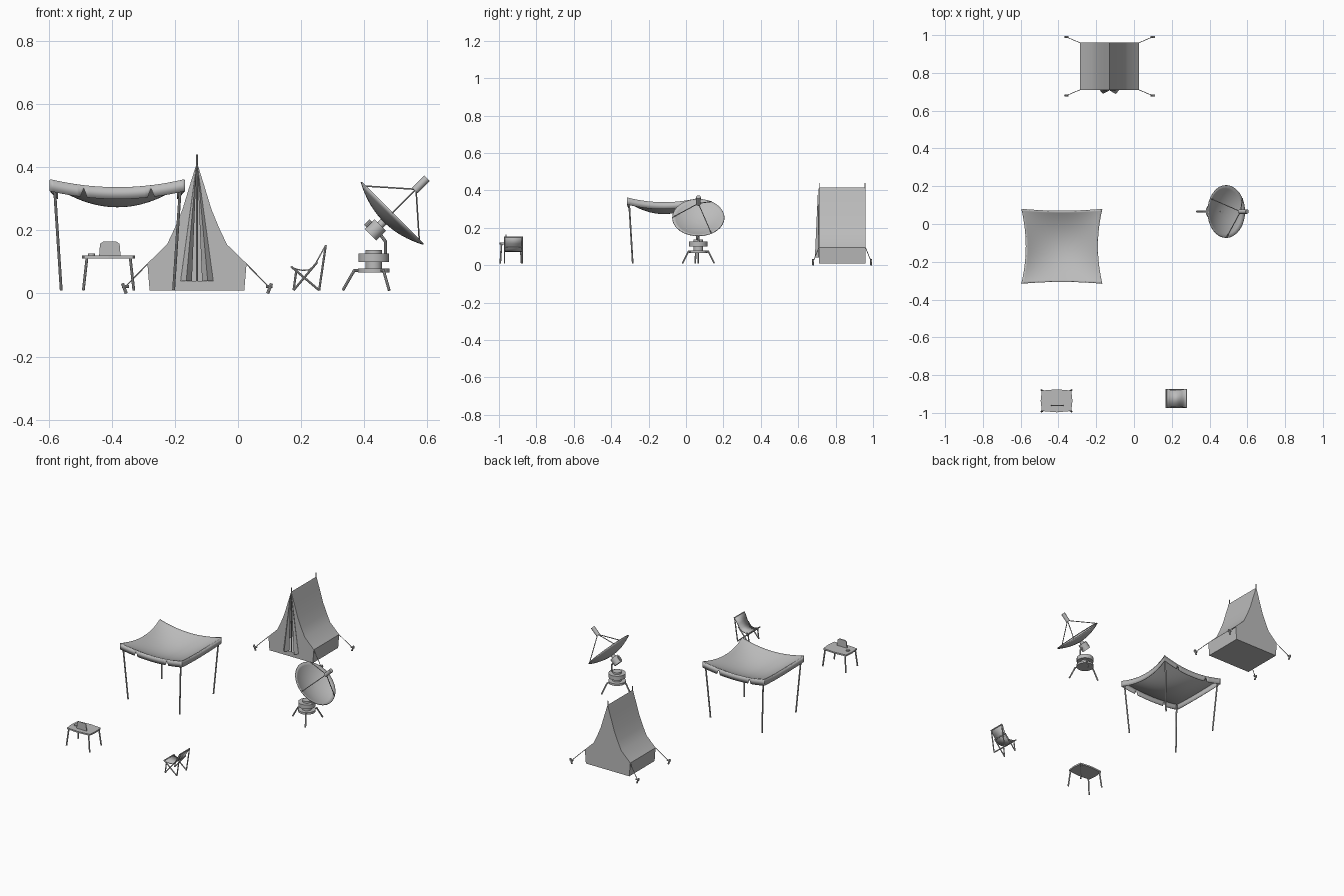
import bpy, bmesh, math
from mathutils import Vector, Matrix

if "Cube" in bpy.data.objects:
    bpy.data.objects.remove(bpy.data.objects["Cube"], do_unlink=True)

grey = bpy.data.materials.new("plain_grey")
grey.use_nodes = True
COLOUR = (0.5, 0.5, 0.5, 1)
grey.diffuse_color = COLOUR
grey.node_tree.nodes["Principled BSDF"].inputs["Base Color"].default_value = COLOUR


def finish(name, bm, thick=0, matrix=None, smooth=True):
    bmesh.ops.recalc_face_normals(bm, faces=bm.faces)
    if matrix:
        bm.transform(matrix)
    me = bpy.data.meshes.new(name)
    bm.to_mesh(me)
    bm.free()
    me.materials.append(grey)
    ob = bpy.data.objects.new(name, me)
    bpy.context.collection.objects.link(ob)
    if thick:
        mod = ob.modifiers.new("thickness", "SOLIDIFY")
        mod.thickness = thick
        mod.offset = 0
    if smooth:
        bpy.ops.object.select_all(action="DESELECT")
        ob.select_set(True)
        bpy.context.view_layer.objects.active = ob
        bpy.ops.object.shade_smooth_by_angle(angle=math.radians(35))
    return ob


def rods(name, segments, r, sides=8, matrix=None):
    """Straight round bars, one for each pair of end points."""
    bm = bmesh.new()
    for a, b in segments:
        a, b = Vector(a), Vector(b)
        rot = (b - a).to_track_quat("Z", "Y").to_matrix().to_4x4()
        bmesh.ops.create_cone(bm, cap_ends=True, segments=sides, radius1=r, radius2=r,
                              depth=(b - a).length,
                              matrix=Matrix.Translation((a + b) / 2) @ rot)
    return finish(name, bm, matrix=matrix)


def polys(name, faces, thick=0, smooth=False):
    """Separate flat panels given by their corner points."""
    bm = bmesh.new()
    for f in faces:
        bm.faces.new([bm.verts.new(p) for p in f])
    bmesh.ops.remove_doubles(bm, verts=bm.verts, dist=0.0001)
    return finish(name, bm, thick, smooth=smooth)


# ---- Tent ----
TX, Y0, Y1 = -0.13, 0.71, 0.96
half = [(0, 0.415), (0.022, 0.345), (0.046, 0.266), (0.07, 0.208), (0.095, 0.155),
        (0.157, 0.095), (0.15, 0.01)]


def tent_pt(p, y, side=1):
    return (TX + side * p[0], y, p[1])


for side, word in ((1, "left"), (-1, "right")):
    polys("tent_side_" + word,
          [[tent_pt(a, Y0, side), tent_pt(b, Y0, side), tent_pt(b, Y1, side), tent_pt(a, Y1, side)]
           for a, b in zip(half, half[1:])], smooth=True)
    # front panel runs round half of the doorway
    door = [(0, 0.01), (0, 0.04), (0.051, 0.04)]
    polys("tent_front_" + word, [[tent_pt(p, Y0, side) for p in half + door]])
    # folded door flap
    top = tent_pt((0.001, 0.41), Y0 - 0.003, side)
    edge = [tent_pt((x, 0.04), y, side) for x, y in ((0.051, Y0), (0.034, Y0 - 0.02), (0.017, Y0 + 0.005))]
    polys("door_flap_" + word, [[top, edge[0], edge[1]], [top, edge[1], edge[2]]], 0.002)
polys("tent_back", [[tent_pt(p, Y1) for p in half] + [tent_pt(p, Y1, -1) for p in half[:0:-1]]])
polys("tent_floor", [[tent_pt(half[-1], y, s) for y, s in ((Y0, -1), (Y0, 1), (Y1, 1), (Y1, -1))]])
rods("tent_poles", [((TX, y, 0.01), (TX, y, 0.44)) for y in (Y0 + 0.005, Y1 - 0.003)], 0.0025)

ropes, pegs = [], []
for sx in (-1, 1):
    for y, out in ((Y0, -1), (Y1, 1)):
        end = Vector((TX + sx * 0.228, y + out * 0.03, 0.02))
        ropes.append(((TX + sx * 0.157, y, 0.093), end))
        pegs.append((end + Vector((sx * 0.008, 0, 0.012)), end + Vector((-sx * 0.004, 0, -0.02))))
        pegs.append((end + Vector((-0.01, 0, 0.002)), end + Vector((0.012, 0, 0.002))))
rods("guy_ropes", ropes, 0.002, 6)
rods("tent_pegs", pegs, 0.005)

# ---- Canopy ----
CX, CY, HX, HY, N = -0.382, -0.118, 0.213, 0.197, 40


def cloth(s, t):
    return Vector((CX + HX * s * (1 - 0.11 * (1 - t * t)),
                   CY + HY * t * (1 - 0.05 * (1 - s * s)),
                   0.275 + 0.06 * (s * s + t * t) - 0.035 * s * s * t * t))


bm = bmesh.new()
steps = [2 * i / N - 1 for i in range(N + 1)]
grid = [[bm.verts.new(cloth(s, t)) for t in steps] for s in steps]
for i in range(N):
    for j in range(N):
        bm.faces.new((grid[i][j], grid[i + 1][j], grid[i + 1][j + 1], grid[i][j + 1]))
finish("canopy_sheet", bm, 0.004)

bm = bmesh.new()
for fixed in (-1, 1):
    for along_x in (True, False):
        pairs = []
        for s in steps:
            p = cloth(s, fixed) if along_x else cloth(fixed, s)
            notch = along_x and abs(abs(s) - 0.5) < 0.01
            drop = 0.008 if notch else 0.036
            pairs.append((bm.verts.new(p), bm.verts.new(p - Vector((0, 0, drop)))))
        for (a, b), (c, d) in zip(pairs, pairs[1:]):
            bm.faces.new((a, b, d, c))
finish("canopy_valance", bm, 0.003)

rods("canopy_poles", [((CX + sx * 0.2, CY + sy * 0.187, 0.345), (CX + sx * 0.178, CY + sy * 0.167, 0.01))
                      for sx in (-1, 1) for sy in (-1, 1)], 0.0045)

# ---- Table with computer and cup ----
BX, BY = -0.41, -0.936
bm = bmesh.new()
outline = [(-0.078, -0.054), (0, -0.061), (0.078, -0.054), (0.084, 0),
           (0.078, 0.054), (0, 0.061), (-0.078, 0.054), (-0.084, 0)]
face = bm.faces.new([bm.verts.new((BX + x, BY + y, 0.111)) for x, y in outline])
up = bmesh.ops.extrude_face_region(bm, geom=[face])["geom"]
bmesh.ops.translate(bm, vec=(0, 0, 0.009), verts=[v for v in up if isinstance(v, bmesh.types.BMVert)])
finish("table_top", bm, smooth=False)
rods("table_legs", [((BX + sx * 0.068, BY + sy * 0.05, 0.118), (BX + sx * 0.08, BY + sy * 0.057, 0.01))
                    for sx in (-1, 1) for sy in (-1, 1)], 0.0045)
screen = [(-0.034, 0.12), (0.034, 0.12), (0.031, 0.157), (0.02, 0.165), (-0.02, 0.165), (-0.031, 0.157)]
polys("computer_screen", [[(BX + 0.004 + x, -0.962, z) for x, z in screen]], 0.005)
rods("cup", [((-0.464, -0.935, 0.119), (-0.464, -0.935, 0.126))], 0.011, 12)

# ---- Folding chair ----
sling = [(0.168, 0.084), (0.185, 0.077), (0.205, 0.073), (0.225, 0.075), (0.242, 0.088),
         (0.257, 0.115), (0.276, 0.15)]
cy = -0.923
width = [0.05, 0.046, 0.044, 0.043, 0.044, 0.046, 0.05]
strip = [[(x, cy + s * w, z) for s in (-1, 1)] for (x, z), w in zip(sling, width)]
polys("chair_sling", [[a[0], a[1], b[1], b[0]] for a, b in zip(strip, strip[1:])], 0.004, True)
frame = []
for y in (cy - 0.047, cy + 0.047):
    frame += [((0.176, y, 0.01), (0.25, y, 0.098)), ((0.257, y, 0.01), (0.17, y, 0.084)),
              ((0.257, y, 0.01), (0.278, y, 0.152)), ((0.176, y, 0.01), (0.185, y, 0.075))]
for x, z in ((0.17, 0.084), (0.278, 0.15), (0.25, 0.098)):
    frame.append(((x, cy - 0.05, z), (x, cy + 0.05, z)))
rods("chair_frame", frame, 0.0035)

# ---- Dish antenna ----
DY, R = 0.066, 0.139
tilt = Matrix.Translation((0.489, DY, 0.255)) @ Matrix.Rotation(math.radians(45), 4, "Y")
bm = bmesh.new()
rim = [bm.verts.new((R * k / 8, 0, 0.037 * ((k / 8) ** 2 - 1))) for k in range(9)]
edges = [bm.edges.new(e) for e in zip(rim, rim[1:])]
bmesh.ops.spin(bm, geom=rim + edges, cent=(0, 0, 0), axis=(0, 0, 1), angle=math.tau, steps=32)
bmesh.ops.remove_doubles(bm, verts=bm.verts, dist=0.0001)
finish("dish", bm, 0.005, tilt)
rods("dish_struts", [((R * math.cos(a), R * math.sin(a), 0), (0, 0, 0.106))
                     for a in map(math.radians, (30, 150, 270))], 0.0025, 8, tilt)
rods("dish_feed", [((0, 0, 0.1), (0, 0, 0.155))], 0.012, 16, tilt)
rods("dish_motor", [((0, 0, -0.098), (0, 0, -0.054))], 0.026, 20, tilt)
rods("dish_axle", [((0, 0, -0.06), (0, 0, -0.034))], 0.012, 16, tilt)
rods("motor_knob", [((-0.03, 0, -0.09), (-0.03, 0, -0.065))], 0.007, 10, tilt)

# mount, from the arm down to the three legs
MX = 0.43
rods("mount_arm", [((0.448, DY, 0.19), (0.467, DY, 0.165)), ((0.467, DY, 0.168), (0.467, DY, 0.118))], 0.005)
for name, z0, z1, r in (("mount_column", 0.07, 0.137, 0.026), ("mount_drum", 0.1, 0.126, 0.049),
                        ("mount_plate", 0.066, 0.079, 0.05)):
    rods(name, [((MX, DY, z0), (MX, DY, z1))], r, 24)
legs = []
for a in map(math.radians, (60, 180, 300)):
    c, s = math.cos(a), math.sin(a)
    legs += [((MX + 0.03 * c, DY + 0.03 * s, 0.073), (MX + 0.062 * c, DY + 0.062 * s, 0.073)),
             ((MX + 0.06 * c, DY + 0.06 * s, 0.076), (MX + 0.098 * c, DY + 0.098 * s, 0.01))]
rods("mount_legs", legs, 0.0045)
